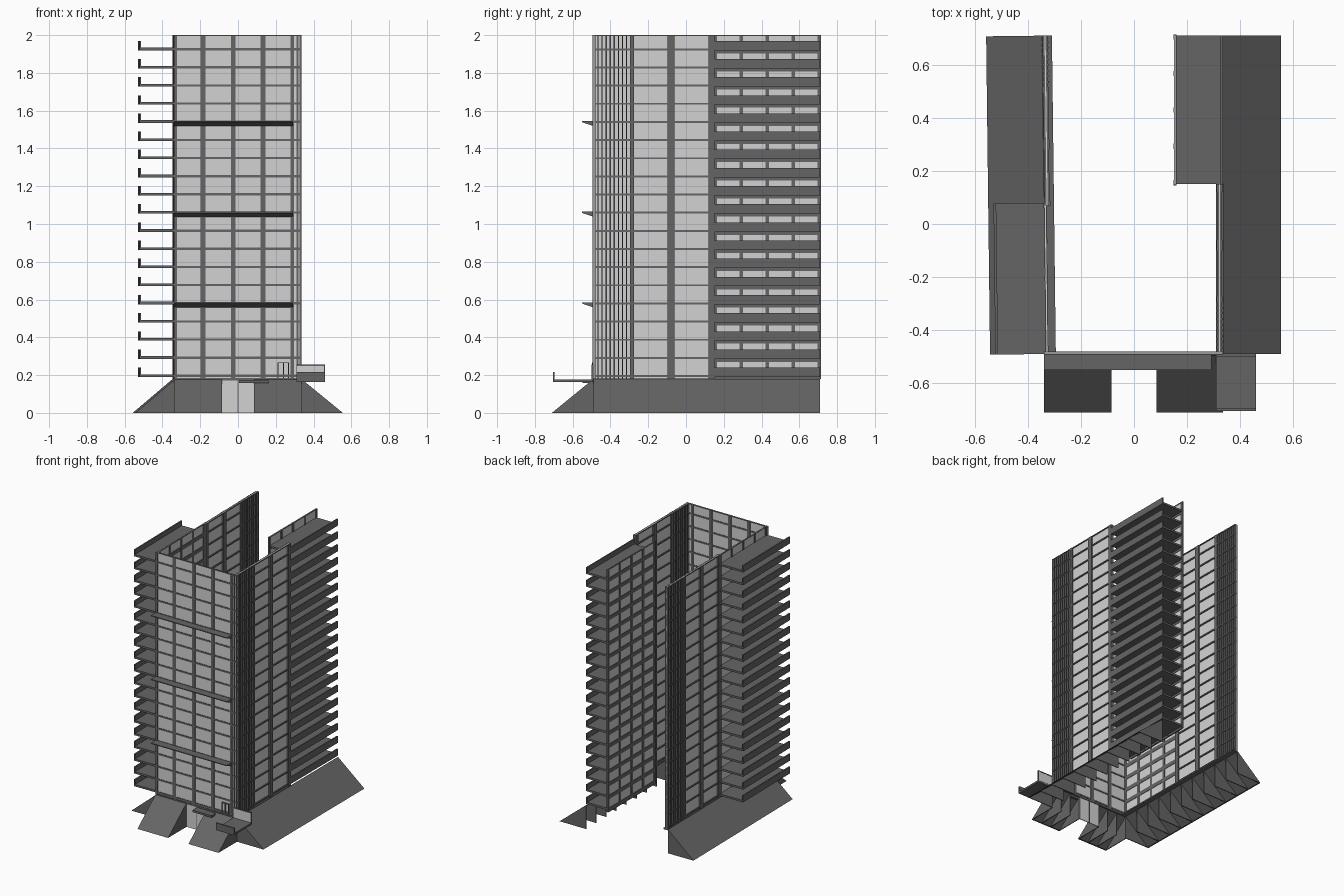
import bpy, bmesh, math
from mathutils import Matrix, Vector

if "Cube" in bpy.data.objects:
    bpy.data.objects.remove(bpy.data.objects["Cube"])


def material(name, value):
    m = bpy.data.materials.new(name)
    m.diffuse_color = (value, value, value, 1)
    m.use_nodes = True
    m.node_tree.nodes["Principled BSDF"].inputs["Base Color"].default_value = m.diffuse_color
    return m


CONCRETE = material("grey concrete", 0.13)
PANEL = material("pale panel", 0.65)
BASE, TOP, FLOORS, STEP = 0.18, 2.0, 19, 0.0961
LEVELS = [0.19 + STEP * i for i in range(FLOORS)]
# the left wing is turned very slightly
PIVOT = Vector((-0.34, 0.11, 0))
TURN = Matrix.Translation(PIVOT) @ Matrix.Rotation(math.radians(0.7), 4, 'Z') @ Matrix.Translation(-PIVOT)


def finish(name, bm, mat, matrix=None):
    if matrix:
        bm.transform(matrix)
    bmesh.ops.recalc_face_normals(bm, faces=bm.faces)
    me = bpy.data.meshes.new(name)
    bm.to_mesh(me)
    bm.free()
    me.materials.append(mat)
    ob = bpy.data.objects.new(name, me)
    bpy.context.collection.objects.link(ob)
    return ob


def boxes(name, specs, mat, matrix=None):
    """Each spec is x0, x1, y0, y1, z0, z1."""
    bm = bmesh.new()
    for x0, x1, y0, y1, z0, z1 in specs:
        m = Matrix.Translation(((x0 + x1) / 2, (y0 + y1) / 2, (z0 + z1) / 2))
        bmesh.ops.create_cube(bm, size=1, matrix=m @ Matrix.Diagonal((x1 - x0, y1 - y0, z1 - z0, 1)))
    return finish(name, bm, mat, matrix)


def prism(bm, pts, offset):
    """Closed outline pushed along an offset."""
    f = bm.faces.new([bm.verts.new(p) for p in pts])
    r = bmesh.ops.extrude_face_region(bm, geom=[f])
    bmesh.ops.translate(bm, verts=[v for v in r["geom"] if isinstance(v, bmesh.types.BMVert)], vec=offset)


def facade(name, axis, u0, u1, plane, depth, columns, band=0.012, header=0, matrix=None):
    """Pale panel sheet with floor bands and columns; columns are (centre, width)."""
    def at(a, b, d, z0, z1):
        lo, hi = plane - d / 2, plane + d / 2
        return (a, b, lo, hi, z0, z1) if axis == 'x' else (lo, hi, a, b, z0, z1)
    boxes(name + "_panels", [at(u0, u1, 0.004, BASE, TOP)], PANEL, matrix)
    bands = [at(u0, u1, depth * 0.8, z - header, z + band) for z in LEVELS]
    bands.append(at(u0, u1, depth * 0.8, TOP - 0.006, TOP))
    boxes(name + "_floor_bands", bands, CONCRETE, matrix)
    boxes(name + "_columns", [at(c - w / 2, c + w / 2, depth, BASE, TOP) for c, w in columns], CONCRETE, matrix)


# front facade with narrow corner mullions
facade("front_facade", 'x', -0.34, 0.335, -0.487, 0.014,
       [(-0.332, 0.016), (-0.185, 0.026), (-0.025, 0.026), (0.133, 0.026), (0.287, 0.018),
        (0.311, 0.005), (0.332, 0.005)])

# side facades: wide bays and a run of narrow mullions
mullions = [(-0.487 + 0.0215 * i, 0.006) for i in range(10)]
right_cols = mullions + [(-0.285, 0.022), (-0.08, 0.038), (0.135, 0.03)]
facade("right_facade", 'y', -0.49, 0.15, 0.323, 0.024, right_cols, 0.01)
left_cols = [(0.22 - c, w) for c, w in right_cols]
facade("left_facade", 'y', 0.07, 0.71, -0.328, 0.024, left_cols, 0.01, matrix=TURN)

# recessed walls behind the balconies
facade("right_balcony_wall", 'y', 0.15, 0.71, 0.155, 0.012,
       [(0.155 + 0.1375 * i, 0.02) for i in range(5)], 0.014, 0.016)
facade("left_balcony_wall", 'y', -0.49, 0.08, -0.335, 0.012,
       [(-0.48 + 0.1375 * i, 0.02) for i in range(5)], 0.014, 0.016, TURN)


# balconies: slab with a lip along the outer edge
def balconies(name, inner, outer, y0, y1, matrix=None):
    s = 1 if outer > inner else -1
    lip = outer - s * 0.01
    specs = []
    for z in LEVELS:
        specs.append((min(inner, outer), max(inner, outer), y0, y1, z, z + 0.014))
        specs.append((min(lip, outer), max(lip, outer), y0, y1, z + 0.014, z + 0.05))
    boxes(name, specs, CONCRETE, matrix)


balconies("right_balconies", 0.155, 0.335, 0.15, 0.71)
balconies("left_balconies", -0.335, -0.53, -0.49, 0.08, TURN)


# sloping base: thin sheet on triangular ribs
def skirt(name, origin, along, out, length, ribs, matrix=None):
    o, a, n = Vector(origin), Vector(along), Vector(out)
    up = Vector((0, 0, 1))
    bm = bmesh.new()
    foot, head, thick = o + n, o + up * BASE, 0.008
    prism(bm, [foot, head, head - up * thick, foot - n * 0.045], a * length)
    for i in range(ribs):
        start = a * (i * (length - 0.006) / (ribs - 1))
        prism(bm, [foot + start, head + start, o + start], a * 0.006)
    finish(name, bm, CONCRETE, matrix)


skirt("right_base_slope", (0.335, -0.49, 0), (0, 1, 0), (0.22, 0, 0), 1.2, 11)
skirt("left_base_slope", (-0.338, -0.49, 0), (0, 1, 0), (-0.212, 0, 0), 1.2, 11, TURN)
skirt("front_left_base_slope", (-0.34, -0.49, 0), (1, 0, 0), (0, -0.22, 0), 0.255, 4)
skirt("front_right_base_slope", (0.085, -0.49, 0), (1, 0, 0), (0, -0.22, 0), 0.25, 4)

# podium edge strips under the side facades
boxes("left_podium_edge", [(-0.34, -0.302, -0.49, 0.71, 0.172, 0.182)], CONCRETE, TURN)
boxes("right_podium_edge", [(0.31, 0.337, -0.49, 0.15, 0.172, 0.182)], CONCRETE)
boxes("front_podium_edge", [(-0.34, 0.335, -0.495, -0.48, 0.172, 0.185)], CONCRETE)

# wedge-shaped sun ledges across the front
bm = bmesh.new()
for z in (0.585, 1.065, 1.545):
    prism(bm, [(-0.34, -0.487, z), (-0.34, -0.55, z), (-0.34, -0.55, z - 0.006), (-0.34, -0.487, z - 0.028)],
          (0.632, 0, 0))
finish("front_sun_ledges", bm, CONCRETE)

# entrance
boxes("entrance_doors", [(-0.085, -0.003, -0.49, -0.484, 0, 0.172), (0.003, 0.085, -0.49, -0.484, 0, 0.172)], PANEL)
boxes("entrance_post", [(-0.003, 0.003, -0.492, -0.482, 0, 0.172)], CONCRETE)
boxes("entrance_canopy", [(0.005, 0.165, -0.548, -0.49, 0.157, 0.172)], CONCRETE)

# terrace at the front right corner
boxes("corner_terrace", [(0.31, 0.46, -0.705, -0.492, 0.163, 0.177),
                         (0.31, 0.46, -0.705, -0.695, 0.177, 0.217)], CONCRETE)
boxes("terrace_screen", [(0.31, 0.46, -0.497, -0.491, 0.177, 0.25)], PANEL)
boxes("terrace_screen_frame", [(0.31, 0.46, -0.499, -0.489, 0.248, 0.255),
                               (0.455, 0.46, -0.499, -0.489, 0.177, 0.25)], CONCRETE)
# terrace door frame
boxes("terrace_door_frame", [(x, x + 0.005, -0.498, -0.488, 0.182, 0.268) for x in (0.21, 0.238, 0.266)]
      + [(0.21, 0.271, -0.498, -0.488, 0.263, 0.268)], CONCRETE)
